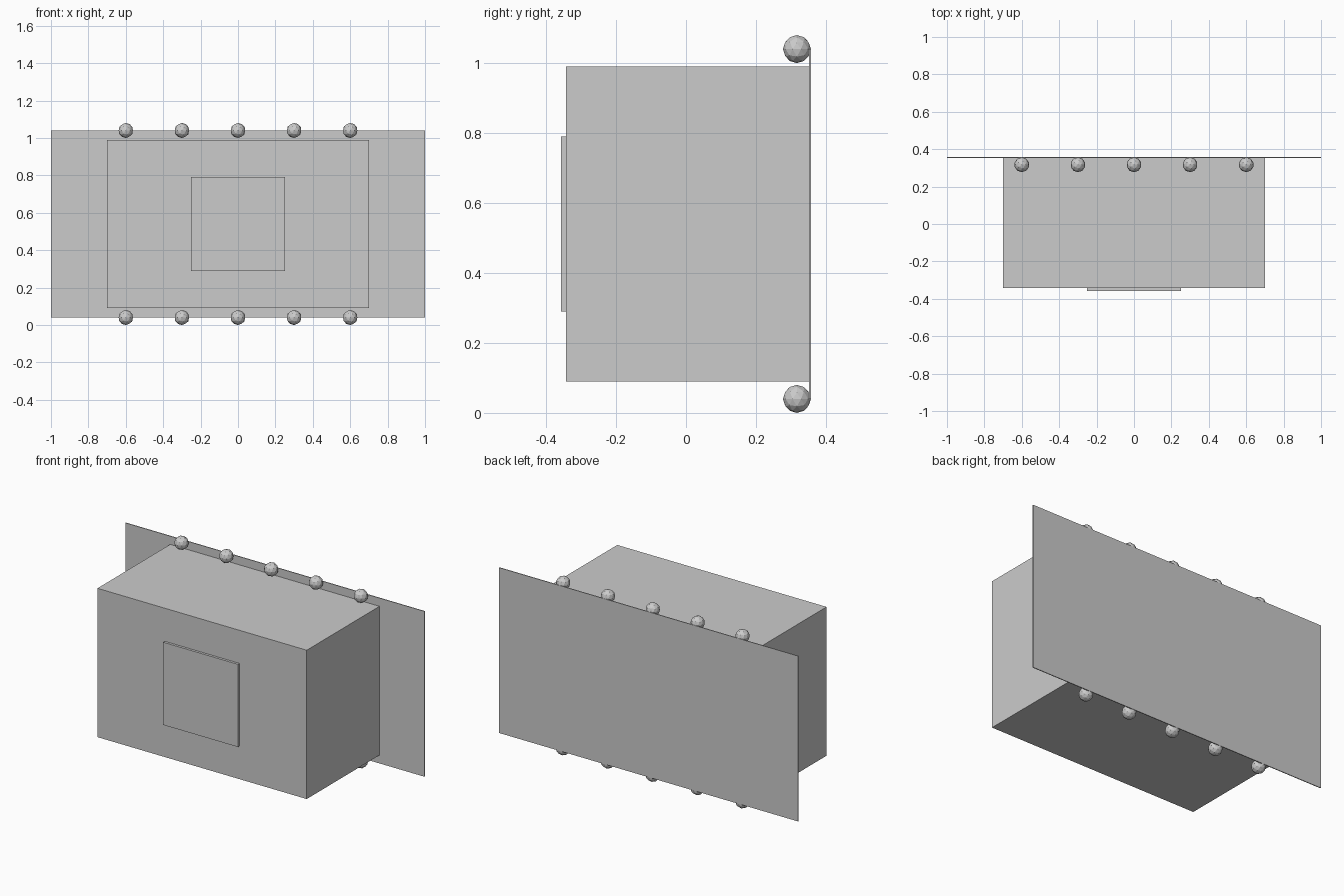
import bpy

if "Cube" in bpy.data.objects:
    bpy.data.objects.remove(bpy.data.objects["Cube"])


def box(name, x, y, z):
    """Box spanning the (min, max) range on each axis."""
    spans = (x, y, z)
    bpy.ops.mesh.primitive_cube_add(size=1, location=[(a + b) / 2 for a, b in spans])
    obj = bpy.context.object
    obj.name = name
    obj.scale = [b - a for a, b in spans]
    bpy.ops.object.transform_apply(location=False, rotation=False, scale=True)
    return obj


# Main housing, wide back plate and small raised front panel
box("housing", (-0.7, 0.7), (-0.343, 0.355), (0.09, 0.99))
box("back_plate", (-1, 1), (0.352, 0.357), (0.04, 1.04))
box("front_panel", (-0.25, 0.25), (-0.358, -0.343), (0.29, 0.79))

# Two rows of faceted bulbs along the plate's lower and upper edges
for row, z in (("lower", 0.04), ("upper", 1.04)):
    for i in range(5):
        bpy.ops.mesh.primitive_ico_sphere_add(
            subdivisions=2, radius=0.04, location=(-0.6 + 0.3 * i, 0.317, z))
        bpy.context.object.name = f"{row}_bulb_{i + 1}"
